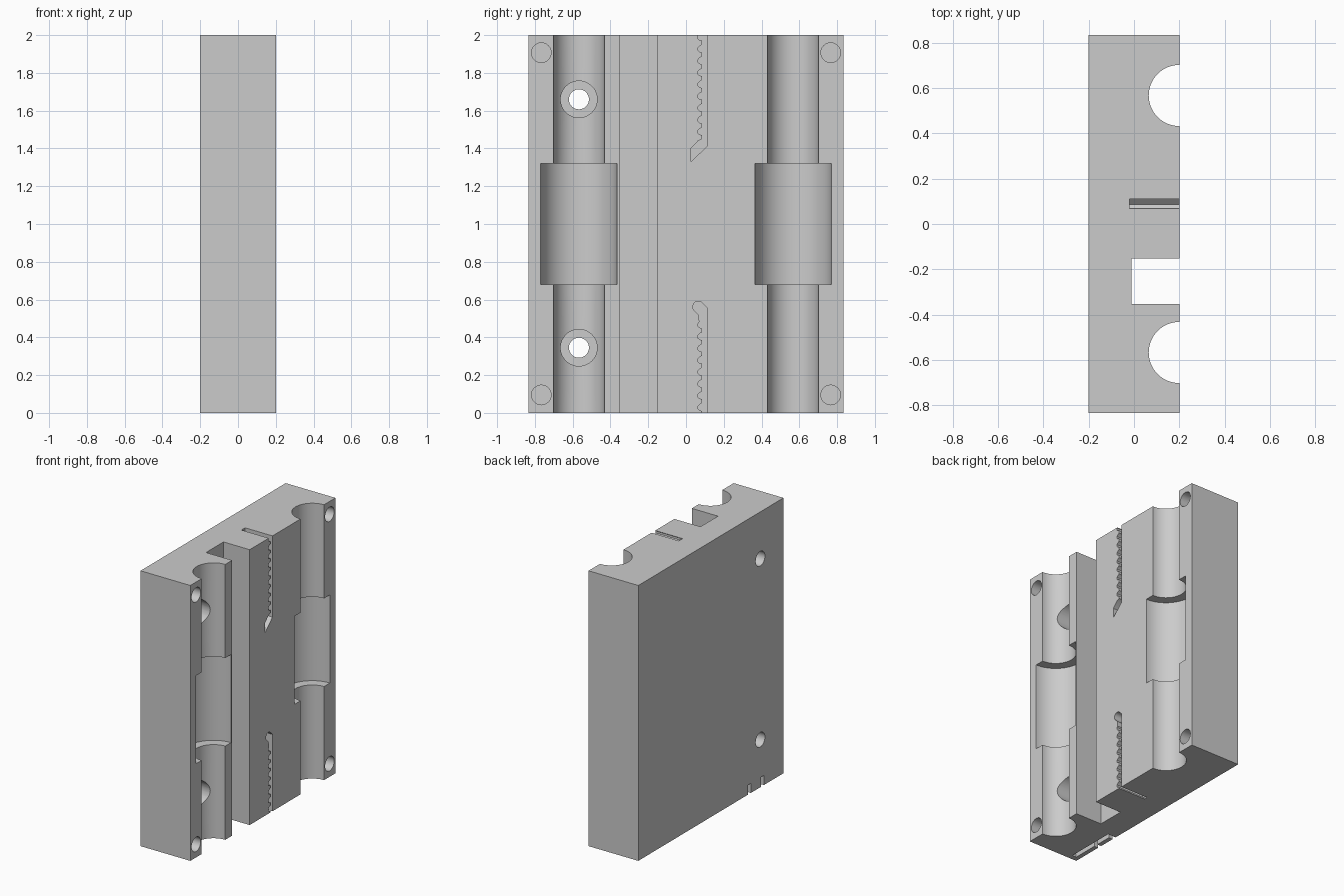
import bpy, bmesh, math
from mathutils import Matrix

if "Cube" in bpy.data.objects:
    bpy.data.objects.remove(bpy.data.objects["Cube"])

grey = bpy.data.materials.new("plain grey")
grey.diffuse_color = (0.6, 0.6, 0.6, 1)
grey.use_nodes = True
grey.node_tree.nodes["Principled BSDF"].inputs["Base Color"].default_value = grey.diffuse_color


def finish(name, bm):
    bmesh.ops.recalc_face_normals(bm, faces=bm.faces)
    mesh = bpy.data.meshes.new(name)
    bm.to_mesh(mesh)
    bm.free()
    mesh.materials.append(grey)
    ob = bpy.data.objects.new(name, mesh)
    bpy.context.collection.objects.link(ob)
    return ob


def box(name, x0, x1, y0, y1, z0, z1):
    bm = bmesh.new()
    m = Matrix.Translation(((x0 + x1) / 2, (y0 + y1) / 2, (z0 + z1) / 2))
    m = m @ Matrix.Diagonal((x1 - x0, y1 - y0, z1 - z0, 1))
    bmesh.ops.create_cube(bm, size=1, matrix=m)
    return finish(name, bm)


def rod(name, r, a, b, u, v, axis, n=48):
    """Cylinder from a to b along z (u, v = x, y) or along x (u, v = y, z)."""
    mid = (a + b) / 2
    if axis == 'Z':
        m = Matrix.Translation((u, v, mid))
    else:
        m = Matrix.Translation((mid, u, v)) @ Matrix.Rotation(math.pi / 2, 4, 'Y')
    bm = bmesh.new()
    bmesh.ops.create_cone(bm, cap_ends=True, segments=n, radius1=r, radius2=r,
                          depth=b - a, matrix=m)
    return finish(name, bm)


def prism(name, yz, x0, x1):
    bm = bmesh.new()
    f = bm.faces.new([bm.verts.new((x0, y, z)) for y, z in yz])
    ext = bmesh.ops.extrude_face_region(bm, geom=[f])
    bmesh.ops.translate(bm, vec=(x1 - x0, 0, 0),
                        verts=[g for g in ext['geom'] if isinstance(g, bmesh.types.BMVert)])
    return finish(name, bm)


def teeth(z0, count, pitch=0.0625):
    """Rounded belt teeth, going upward along the left wall of the slot."""
    pts = []
    for i in range(count):
        z = z0 + i * pitch
        pts += [(0.085, z), (0.085, z + 0.020), (0.071, z + 0.024), (0.064, z + 0.031),
                (0.064, z + 0.046), (0.071, z + 0.054)]
    return pts


carriage = box("carriage_block", -0.2, 0.2, -0.833, 0.833, 0, 2)
cutters = []

# rod channels and wider bearing pockets
for y in (-0.567, 0.567):
    cutters.append(rod("rod_channel", 0.135, -0.1, 2.1, 0.2, y, 'Z', 64))
    cutters.append(rod("bearing_pocket", 0.202, 0.68, 1.32, 0.2, y, 'Z', 64))

# square belt return channel
cutters.append(box("belt_channel", -0.01, 0.3, -0.353, -0.152, -0.1, 2.1))

# toothed belt clamps, upper and lower
upper = [(0.11, 2.1), (0.11, 1.41), (0.026, 1.33), (0.026, 1.40), (0.064, 1.44)]
upper += teeth(1.45, 9) + [(0.085, 2.1)]
cutters.append(prism("upper_belt_clamp", upper, -0.02, 0.3))
head = [(0.065 + 0.029 * math.cos(math.radians(a)), 0.562 + 0.029 * math.sin(math.radians(a)))
        for a in range(225, 44, -20)]
lower = [(0.11, -0.1), (0.085, -0.1)] + teeth(-0.01, 8) + [(0.066, 0.52)] + head + [(0.11, 0.558)]
cutters.append(prism("lower_belt_clamp", lower, -0.02, 0.3))

# counterbored mounting holes
for z in (0.345, 1.66):
    cutters.append(rod("mount_hole", 0.053, -0.3, 0.1, -0.567, z, 'X', 32))
    cutters.append(rod("counterbore", 0.097, -0.03, 0.3, -0.567, z, 'X', 40))

# blind corner holes
for y in (-0.766, 0.766):
    for z in (0.095, 1.907):
        cutters.append(rod("corner_hole", 0.052, 0.0, 0.3, y, z, 'X', 32))

# switch slot under the block with two notches through the back
cutters.append(box("switch_slot", -0.168, -0.135, -0.795, -0.427, -0.1, 0.07))
for y in (-0.593, -0.443):
    cutters.append(box("switch_notch", -0.3, -0.15, y - 0.0155, y + 0.0155, -0.1, 0.07))

# carve everything out of the block
bpy.context.view_layer.objects.active = carriage
for c in cutters:
    mod = carriage.modifiers.new("carve", 'BOOLEAN')
    mod.operation = 'DIFFERENCE'
    mod.solver = 'EXACT'
    mod.object = c
    bpy.ops.object.modifier_apply(modifier=mod.name)
    bpy.data.objects.remove(c, do_unlink=True)

bpy.ops.object.select_all(action='DESELECT')
carriage.select_set(True)
bpy.ops.object.shade_smooth_by_angle(angle=math.radians(25))
